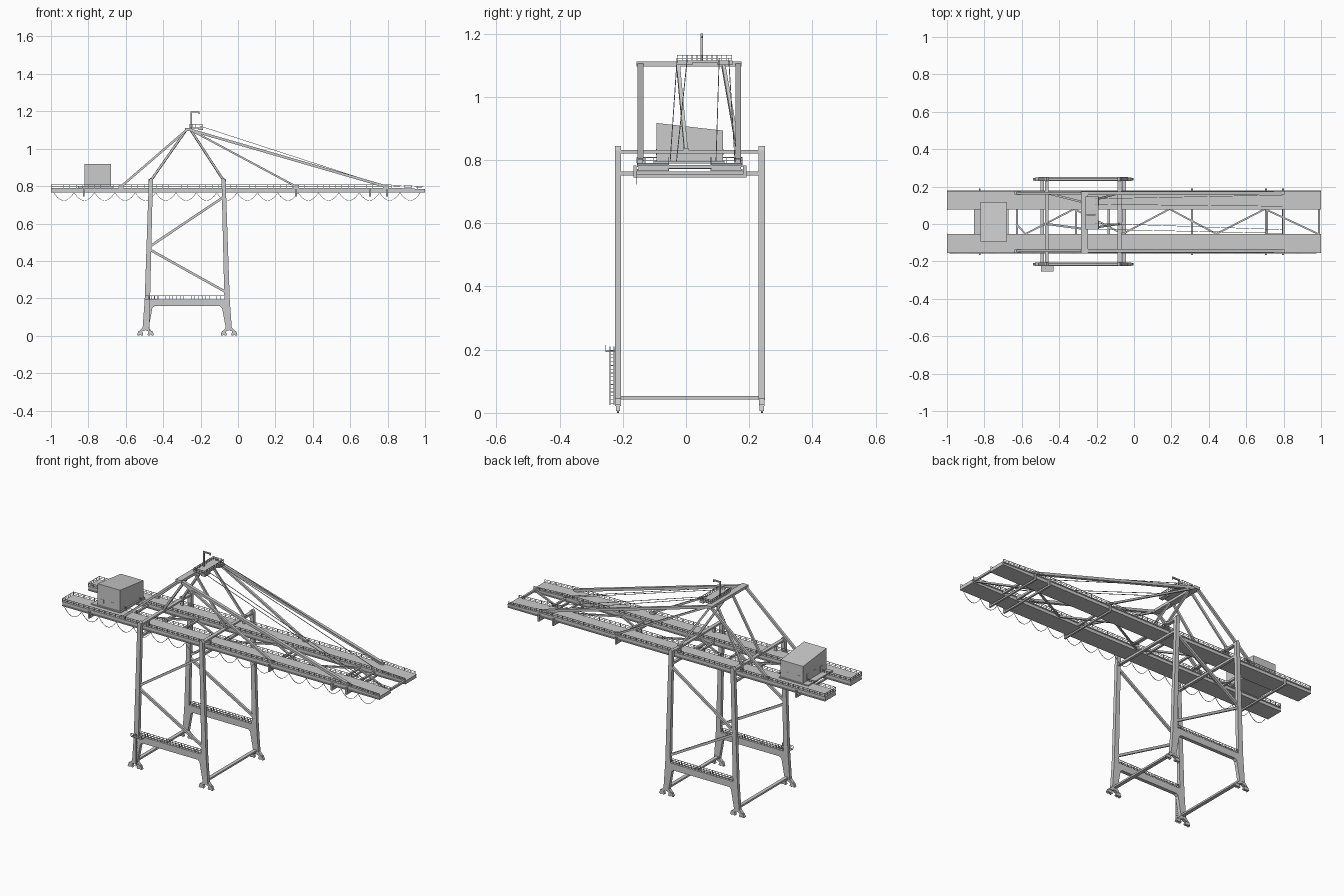
import bpy, bmesh, math
from mathutils import Vector, Matrix


def finish(bm, name):
    bmesh.ops.recalc_face_normals(bm, faces=bm.faces)
    me = bpy.data.meshes.new(name)
    bm.to_mesh(me)
    bm.free()
    ob = bpy.data.objects.new(name, me)
    bpy.context.collection.objects.link(ob)
    return ob


def box(bm, lo, hi):
    lo, hi = Vector(lo), Vector(hi)
    m = Matrix.Translation((lo + hi) / 2) @ Matrix.Diagonal((*(hi - lo), 1))
    bmesh.ops.create_cube(bm, size=1, matrix=m)


def bar(bm, a, b, w, h=None):
    a, b = Vector(a), Vector(b)
    d = b - a
    rot = d.to_track_quat('X', 'Z').to_matrix().to_4x4()
    m = Matrix.Translation((a + b) / 2) @ rot @ Matrix.Diagonal((d.length, w, h or w, 1))
    bmesh.ops.create_cube(bm, size=1, matrix=m)


def prism(bm, pts, y0, y1):
    # XZ outline extruded along y
    f = bm.faces.new([bm.verts.new((x, y0, z)) for x, z in pts])
    r = bmesh.ops.extrude_face_region(bm, geom=[f])
    bmesh.ops.translate(bm, vec=(0, y1 - y0, 0),
                        verts=[v for v in r['geom'] if isinstance(v, bmesh.types.BMVert)])


def railing(bm, a, b, h, n, t=0.0022):
    a, b, up = Vector(a), Vector(b), Vector((0, 0, h))
    for i in range(n + 1):
        p = a.lerp(b, i / n)
        bar(bm, p, p + up, t)
    bar(bm, a + up, b + up, t)
    bar(bm, a + up * 0.5, b + up * 0.5, t * 0.7)


CX = -0.2715                       # middle of the portal
LEGS_Y = (-0.215, 0.24)
GIRDERS = ((-0.155, -0.053), (0.077, 0.178))
STAY_Y = (-0.144, 0.165)
APEX = (-0.265, 1.103)

# side frames: legs, haunches and sill beam
left = [(-0.51, 0.04), (-0.499, 0.19), (-0.477, 0.83), (-0.468, 0.845), (-0.455, 0.835),
        (-0.470, 0.195)]
under = [(-0.447, 0.158), (-0.458, 0.148), (-0.478, 0.04)]
mir = lambda pts: [(2 * CX - x, z) for x, z in reversed(pts)]
outline = left + mir(left) + mir(under) + under
bm = bmesh.new()
for y in LEGS_Y:
    prism(bm, outline, y - 0.01, y + 0.01)
finish(bm, "portal_side_frames")

# diagonal braces
bm = bmesh.new()
for y in LEGS_Y:
    for end in ((-0.08, 0.74), (-0.055, 0.228)):
        bar(bm, (-0.485, y, 0.468), (end[0], y, end[1]), 0.013)
finish(bm, "portal_braces")

# cross beams between the two side frames
bm = bmesh.new()
for x, z, w, h in ((-0.49, 0.048, 0.02, 0.01), (-0.053, 0.048, 0.02, 0.01),
                   (-0.466, 0.826, 0.02, 0.01), (-0.077, 0.826, 0.02, 0.01),
                   (-0.468, 0.757, 0.016, 0.012), (-0.075, 0.757, 0.016, 0.012)):
    bar(bm, (x, LEGS_Y[0], z), (x, LEGS_Y[1], z), w, h)
for x in (-0.466, -0.077):         # hangers carrying the girders
    for y in STAY_Y:
        box(bm, (x - 0.007, y - 0.006, 0.785), (x + 0.007, y + 0.006, 0.826))
finish(bm, "portal_cross_beams")

# wheel bogies
bm = bmesh.new()
for x in (-0.495, 2 * CX + 0.495):
    for y in LEGS_Y:
        prism(bm, [(x - 0.035, 0.022), (x - 0.015, 0.045), (x + 0.015, 0.045), (x + 0.035, 0.022),
                   (x + 0.02, 0.022), (x, 0.03), (x - 0.02, 0.022)], y - 0.009, y + 0.009)
        for s in (-1, 1):
            c = x + s * 0.028
            prism(bm, [(c - 0.017, 0.006), (c - 0.009, 0.026), (c + 0.009, 0.026),
                       (c + 0.017, 0.006)], y - 0.007, y + 0.007)
            for w in (-0.009, 0.009):
                m = Matrix.Translation((c + w, y, 0.007)) @ Matrix.Rotation(math.pi / 2, 4, 'X')
                bmesh.ops.create_cone(bm, cap_ends=True, segments=12, radius1=0.007,
                                      radius2=0.007, depth=0.007, matrix=m)
finish(bm, "wheel_bogies")

# sill walkway rails, ladder and landing
bm = bmesh.new()
for y in LEGS_Y:
    for s in (-0.009, 0.009):
        railing(bm, (-0.465, y + s, 0.195), (-0.075, y + s, 0.195), 0.018, 20)
box(bm, (-0.497, -0.255, 0.193), (-0.43, -0.224, 0.197))
railing(bm, (-0.497, -0.254, 0.197), (-0.43, -0.254, 0.197), 0.016, 4)
finish(bm, "sill_walkway")
bm = bmesh.new()
for y in (-0.24, -0.228):
    bar(bm, (-0.475, y, 0.025), (-0.475, y, 0.21), 0.003)
for i in range(15):
    z = 0.03 + i * 0.012
    bar(bm, (-0.475, -0.24, z), (-0.475, -0.228, z), 0.002)
finish(bm, "access_ladder")

# twin boom girders with flanges
bm = bmesh.new()
for y0, y1 in GIRDERS:
    for z0, z1, e in ((0.785, 0.791, 0.0), (0.771, 0.785, 0.004), (0.765, 0.771, 0.0)):
        drop = 0.012 if z0 > 0.77 else 0
        prism(bm, [(-1, z0), (-1, z1), (0.82, z1), (1, z1 - drop * 0.6), (1, z0 - drop * 0.6 * (z0 > 0.78)),
                   (0.82, z0)], y0 + e, y1 - e)
finish(bm, "boom_girders")

# girder handrails
bm = bmesh.new()
for y0, y1 in GIRDERS:
    for y in (y0 + 0.002, y1 - 0.002):
        railing(bm, (-0.998, y, 0.79), (0.82, y, 0.79), 0.018, 55)
        railing(bm, (0.82, y, 0.79), (0.997, y, 0.782), 0.016, 5)
    railing(bm, (-0.998, y0, 0.79), (-0.998, y1, 0.79), 0.018, 4)
finish(bm, "girder_handrails")

# ties and zigzag lacing between girders
bm = bmesh.new()
for x in (-0.625, -0.31, -0.135, 0.31, 0.71, 0.8, 0.99):
    bar(bm, (x, -0.06, 0.778), (x, 0.085, 0.778), 0.011)
zig = [(-0.63, 0.0), (-0.58, -0.053), (-0.32, 0.08), (-0.06, -0.053), (0.19, 0.08),
       (0.44, -0.053), (0.7, 0.08), (0.985, -0.053)]
for a, b in zip(zig, zig[1:]):
    bar(bm, (*a, 0.776), (*b, 0.776), 0.009)
finish(bm, "boom_lacing")

# under-slung frames
bm = bmesh.new()
for x in (-0.825, 0.31, 0.705, 0.797):
    box(bm, (x - 0.005, -0.165, 0.745), (x + 0.005, 0.19, 0.754))
    for y in (-0.161, 0.186):
        box(bm, (x - 0.005, y - 0.005, 0.745), (x + 0.005, y + 0.005, 0.783))
finish(bm, "boom_under_frames")

# festoon cable loops
bm = bmesh.new()
N, S = 18, 8
pts = [Vector((-0.985 + 1.96 * i / (N * S), -0.156,
               0.765 - 0.042 * (1 - (2 * (i % S) / S - 1) ** 2))) for i in range(N * S + 1)]
for a, b in zip(pts, pts[1:]):
    bar(bm, a, b, 0.002)
finish(bm, "festoon_cable")

# machinery house with sloping roof, on its platform
bm = bmesh.new()
box(bm, (-0.82, -0.093, 0.795), (-0.678, 0.117, 0.9))
for v in bm.verts:
    if v.co.z > 0.85:
        v.co.z = 0.917 if v.co.y < 0 else 0.893
finish(bm, "machinery_house")
bm = bmesh.new()
box(bm, (-0.855, -0.1, 0.789), (-0.67, 0.122, 0.797))
finish(bm, "house_platform")
bm = bmesh.new()
for x in (-0.8, -0.735):
    box(bm, (x, -0.0945, 0.815), (x + 0.02, -0.092, 0.835))
    box(bm, (x, 0.116, 0.815), (x + 0.02, 0.1185, 0.835))
for y in (-0.06, 0.0, 0.06):
    box(bm, (-0.8215, y, 0.8), (-0.8195, y + 0.025, 0.835))
finish(bm, "house_doors_and_vents")

# apex frame: inner raking legs and head beam
bm = bmesh.new()
for ytop, ybot in ((-0.025, 0.0), (0.118, 0.165)):
    for x, s in ((-0.466, -1), (-0.077, 1)):
        bar(bm, (APEX[0] + s * 0.012, ytop, 1.1), (x, ybot, 0.83), 0.011)
        box(bm, (x - 0.012, ybot - 0.008, 0.826), (x + 0.012, ybot + 0.008, 0.838))
finish(bm, "apex_frame_legs")
bm = bmesh.new()
box(bm, (-0.283, -0.157, 1.096), (-0.247, 0.175, 1.111))
finish(bm, "apex_head_beam")

# back stays and fore stays
bm = bmesh.new()
for y in STAY_Y:
    for x, w, h in ((-0.625, 0.014, 0.012), (0.31, 0.014, 0.01), (0.79, 0.018, 0.014)):
        s = -0.01 if x < 0 else 0.012
        bar(bm, (APEX[0] + s, y, 1.1), (x, y, 0.798), w, h)
        box(bm, (x - 0.014, y - 0.008, 0.788), (x + 0.014, y + 0.008, 0.803))
finish(bm, "boom_stays")

# hoisting ropes
bm = bmesh.new()
for a, b in ((-0.028, -0.05), (0.004, -0.03), (0.105, 0.095), (0.135, 0.155)):
    bar(bm, (-0.205, a, 1.122), (0.795, b, 0.797), 0.0025)
finish(bm, "hoist_ropes")

# apex platform, rails, sheave block and service mast
bm = bmesh.new()
box(bm, (-0.26, -0.03, 1.109), (-0.19, 0.147, 1.114))
box(bm, (-0.212, -0.03, 1.1), (-0.187, 0.02, 1.109))
box(bm, (-0.212, 0.1, 1.1), (-0.187, 0.147, 1.109))
for x in (-0.258, -0.192):
    railing(bm, (x, -0.028, 1.113), (x, 0.145, 1.113), 0.018, 11)
for y in (-0.028, 0.145):
    railing(bm, (-0.258, y, 1.113), (-0.192, y, 1.113), 0.018, 4)
finish(bm, "apex_platform")
bm = bmesh.new()
bar(bm, (-0.25, 0.05, 1.11), (-0.25, 0.05, 1.2), 0.007)
bar(bm, (-0.253, 0.05, 1.196), (-0.207, 0.05, 1.196), 0.007)
bar(bm, (-0.209, 0.05, 1.186), (-0.209, 0.05, 1.199), 0.005)
finish(bm, "service_mast")
